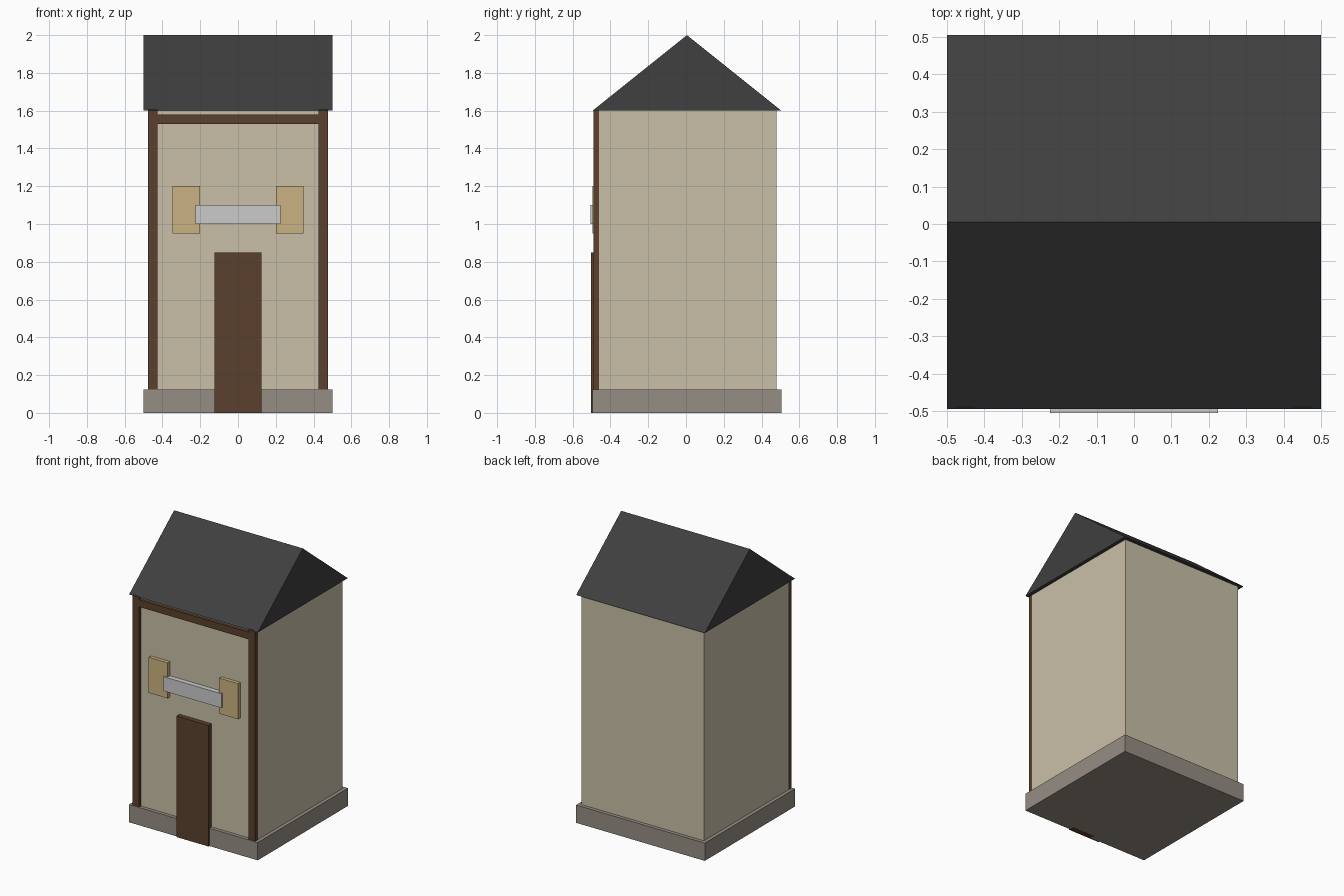
import bpy
import bmesh

if "Cube" in bpy.data.objects:
    bpy.data.objects.remove(bpy.data.objects["Cube"])


def material(name, rgb):
    m = bpy.data.materials.new(name)
    m.diffuse_color = (*rgb, 1.0)
    m.use_nodes = True
    m.node_tree.nodes["Principled BSDF"].inputs["Base Color"].default_value = m.diffuse_color
    return m


PLASTER = material("beige plaster", (0.59, 0.53, 0.395))
STONE = material("grey stone", (0.305, 0.27, 0.23))
WOOD = material("dark wood", (0.105, 0.051, 0.026))
SLATE = material("dark slate", (0.05, 0.05, 0.05))
GLOW = material("warm window", (0.6, 0.45, 0.22))
SIGN = material("light grey sign", (0.6, 0.6, 0.6))


def prism(name, profile, x0, x1, mat):
    """Extrude a (y, z) outline along x."""
    bm = bmesh.new()
    face = bm.faces.new([bm.verts.new((x0, y, z)) for y, z in profile])
    ext = bmesh.ops.extrude_face_region(bm, geom=[face])
    verts = [g for g in ext["geom"] if isinstance(g, bmesh.types.BMVert)]
    bmesh.ops.translate(bm, verts=verts, vec=(x1 - x0, 0, 0))
    bmesh.ops.recalc_face_normals(bm, faces=bm.faces)
    mesh = bpy.data.meshes.new(name)
    bm.to_mesh(mesh)
    bm.free()
    mesh.materials.append(mat)
    ob = bpy.data.objects.new(name, mesh)
    bpy.context.collection.objects.link(ob)
    return ob


def box(name, x, y, z, mat):
    outline = [(y[0], z[0]), (y[1], z[0]), (y[1], z[1]), (y[0], z[1])]
    return prism(name, outline, x[0], x[1], mat)


WALL_FRONT = -0.47
INSIDE = WALL_FRONT + 0.01  # facade parts sink slightly into the wall

# Main body
box("base", (-0.5, 0.5), (-0.495, 0.505), (0, 0.125), STONE)
box("walls", (-0.475, 0.475), (WALL_FRONT, 0.48), (0.1, 1.61), PLASTER)
prism("roof", [(-0.495, 1.6), (0.505, 1.6), (0.005, 2.0)], -0.5, 0.5, SLATE)

# Timber frame and windows, mirrored left and right
for side, s in (("left", -1), ("right", 1)):
    box(side + "_post", sorted((s * 0.426, s * 0.476)), (-0.49, INSIDE),
        (0.1, 1.605), WOOD)
    box(side + "_window", sorted((s * 0.2, s * 0.347)), (-0.495, INSIDE),
        (0.95, 1.2), GLOW)
box("top_beam", (-0.43, 0.43), (-0.489, INSIDE), (1.53, 1.58), WOOD)

# Door and sign board
box("door", (-0.125, 0.125), (-0.504, INSIDE), (0, 0.85), WOOD)
box("sign_board", (-0.225, 0.225), (-0.505, INSIDE), (1.0, 1.1), SIGN)
